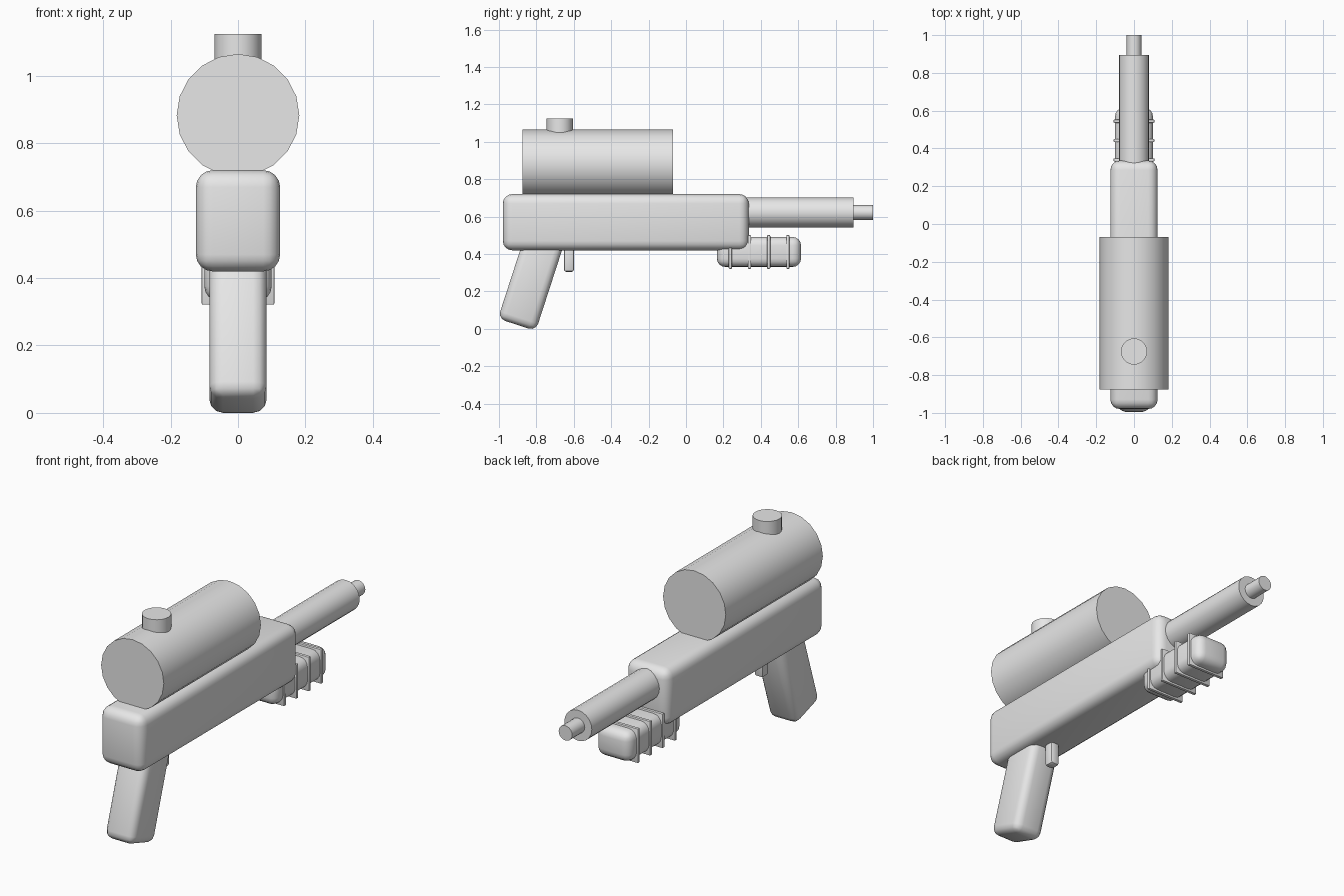
import bpy, math

if "Cube" in bpy.data.objects:
    bpy.data.objects.remove(bpy.data.objects["Cube"])

gray = bpy.data.materials.new("plain_gray")
gray.diffuse_color = (0.8, 0.8, 0.8, 1)
gray.use_nodes = True
gray.node_tree.nodes["Principled BSDF"].inputs["Base Color"].default_value = gray.diffuse_color


def finish(ob, name):
    ob.name = name
    ob.data.materials.append(gray)
    bpy.ops.object.shade_smooth_by_angle(angle=math.radians(35))
    return ob


def rounded_box(name, center, size, bevel, segments=4, tilt=0.0):
    bpy.ops.mesh.primitive_cube_add(size=1, location=center)
    ob = bpy.context.object
    ob.scale = size
    bpy.ops.object.transform_apply(location=False, rotation=False, scale=True)
    ob.rotation_euler.x = tilt
    mod = ob.modifiers.new("round", 'BEVEL')
    mod.width = bevel
    mod.segments = segments
    bpy.ops.object.modifier_apply(modifier=mod.name)
    return finish(ob, name)


def tube(name, center, radius, length, along_y=True, sides=20):
    bpy.ops.mesh.primitive_cylinder_add(vertices=sides, radius=radius, depth=length, location=center)
    ob = bpy.context.object
    if along_y:
        ob.rotation_euler.x = math.pi / 2
    return finish(ob, name)


# main body
rounded_box("body", (0, -0.322, 0.57), (0.25, 1.315, 0.30), 0.05)

# water tank with filler cap
tube("tank", (0, -0.4725, 0.883), 0.182, 0.805)
tube("tank_cap", (0, -0.675, 1.0725), 0.07, 0.105, along_y=False)

# barrel and nozzle
tube("barrel", (0, 0.5725, 0.622), 0.08, 0.645)
tube("nozzle", (0, 0.93, 0.622), 0.039, 0.14)

# slanted handle: built along its axis, leaning back towards the bottom
tilt = math.radians(18)
bottom = (-0.775 - 0.4185 * math.sin(tilt), 0.42 - 0.4185 * math.cos(tilt))
length = 0.50
rounded_box("handle",
            (0, bottom[0] + length / 2 * math.sin(tilt), bottom[1] + length / 2 * math.cos(tilt)),
            (0.17, 0.213, length), 0.04, 3, -tilt)

# trigger
rounded_box("trigger", (0, -0.626, 0.38), (0.05, 0.054, 0.15), 0.012, 2)

# pump grip with ribs
rounded_box("pump_grip", (0, 0.39, 0.411), (0.20, 0.45, 0.16), 0.045)
for i in range(4):
    rounded_box(f"pump_rib_{i + 1}", (0, 0.237 + 0.1025 * i, 0.411), (0.216, 0.017, 0.18), 0.004, 2)
